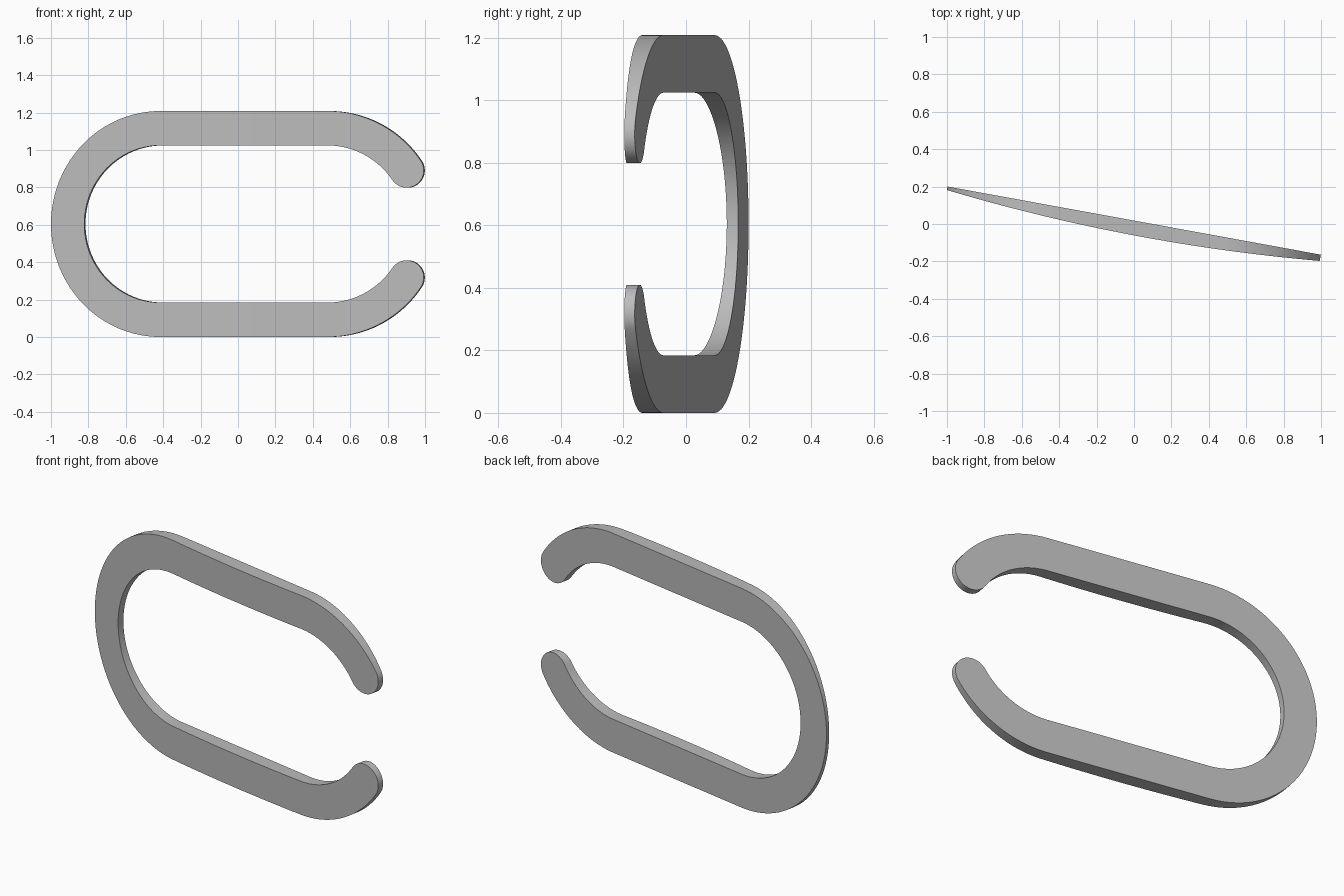
import bpy, bmesh, math
from mathutils import Matrix, Vector

if "Cube" in bpy.data.objects:
    bpy.data.objects.remove(bpy.data.objects["Cube"])

RADIUS = 0.512              # centre line radius of the rounded ends
HALF = 0.092                # half the band width
MID_Z = 0.604
LEFT_X, RIGHT_X = -0.413, 0.495
TIP = math.radians(34)      # where the open end stops
ARC, STRAIGHT, CAP, COLS = 48, 16, 14, 4


def thickness(x):
    return 0.078 - 0.05 * (x - 0.07) ** 2


def arc(cx, start, end, steps):
    """Stations (centre, outward direction, half width) along an arc."""
    out = []
    for i in range(steps + 1):
        a = start + (end - start) * i / steps
        d = Vector((math.cos(a), math.sin(a)))
        out.append((Vector((cx, 0)) + d * RADIUS, d, HALF))
    return out


def cap(station, tangent):
    """Round end beyond a station, narrowing to a point."""
    c, d, w = station
    angles = [math.pi / 2 * i / CAP for i in range(1, CAP + 1)]
    return [(c + tangent * w * math.sin(a), d, w * math.cos(a)) for a in angles]


def straight(a, b):
    return [(a[0].lerp(b[0], i / STRAIGHT), a[1], HALF) for i in range(1, STRAIGHT)]


# Centre line: upper tip, over the top, round the closed end, to the lower tip
upper = arc(RIGHT_X, TIP, math.pi / 2, ARC // 2)
bend = arc(LEFT_X, math.pi / 2, math.pi * 1.5, ARC)
lower = arc(RIGHT_X, -math.pi / 2, -TIP, ARC // 2)
first, last = upper[0][1], lower[-1][1]
path = cap(upper[0], Vector((first.y, -first.x)))[::-1]
path += upper + straight(upper[-1], bend[0]) + bend
path += straight(bend[-1], lower[0]) + lower
path += cap(lower[-1], Vector((-last.y, last.x)))

# Band: flat back, bowed front, closed rim
bm = bmesh.new()
rings = []
for c, d, w in path:
    points = [c + d * w * (1 - 2 * k / COLS) for k in range(COLS + 1)]
    back = [bm.verts.new((p.x, 0, p.y)) for p in points]
    front = [bm.verts.new((p.x, -thickness(p.x), p.y)) for p in points]
    rings.append(back + front[::-1])
for a, b in zip(rings, rings[1:]):
    for k in range(len(a)):
        n = (k + 1) % len(a)
        bm.faces.new((a[k], a[n], b[n], b[k]))
bmesh.ops.remove_doubles(bm, verts=bm.verts, dist=0.00001)
bmesh.ops.recalc_face_normals(bm, faces=bm.faces)

# Turn the link slightly and stand it on the ground
place = Matrix.Translation((0.004, 0.0175, MID_Z)) @ Matrix.Rotation(-math.atan(0.1825), 4, 'Z')
bmesh.ops.transform(bm, matrix=place, verts=bm.verts)
mesh = bpy.data.meshes.new("open_link")
bm.to_mesh(mesh)
bm.free()
link = bpy.data.objects.new("open_link", mesh)
bpy.context.collection.objects.link(link)

# Plain grey material
grey = bpy.data.materials.new("light_grey")
grey.use_nodes = True
colour = (0.5, 0.5, 0.5, 1)
grey.diffuse_color = colour
grey.node_tree.nodes["Principled BSDF"].inputs["Base Color"].default_value = colour
mesh.materials.append(grey)

bpy.ops.object.select_all(action='DESELECT')
link.select_set(True)
bpy.context.view_layer.objects.active = link
bpy.ops.object.shade_smooth_by_angle(angle=math.radians(30))
